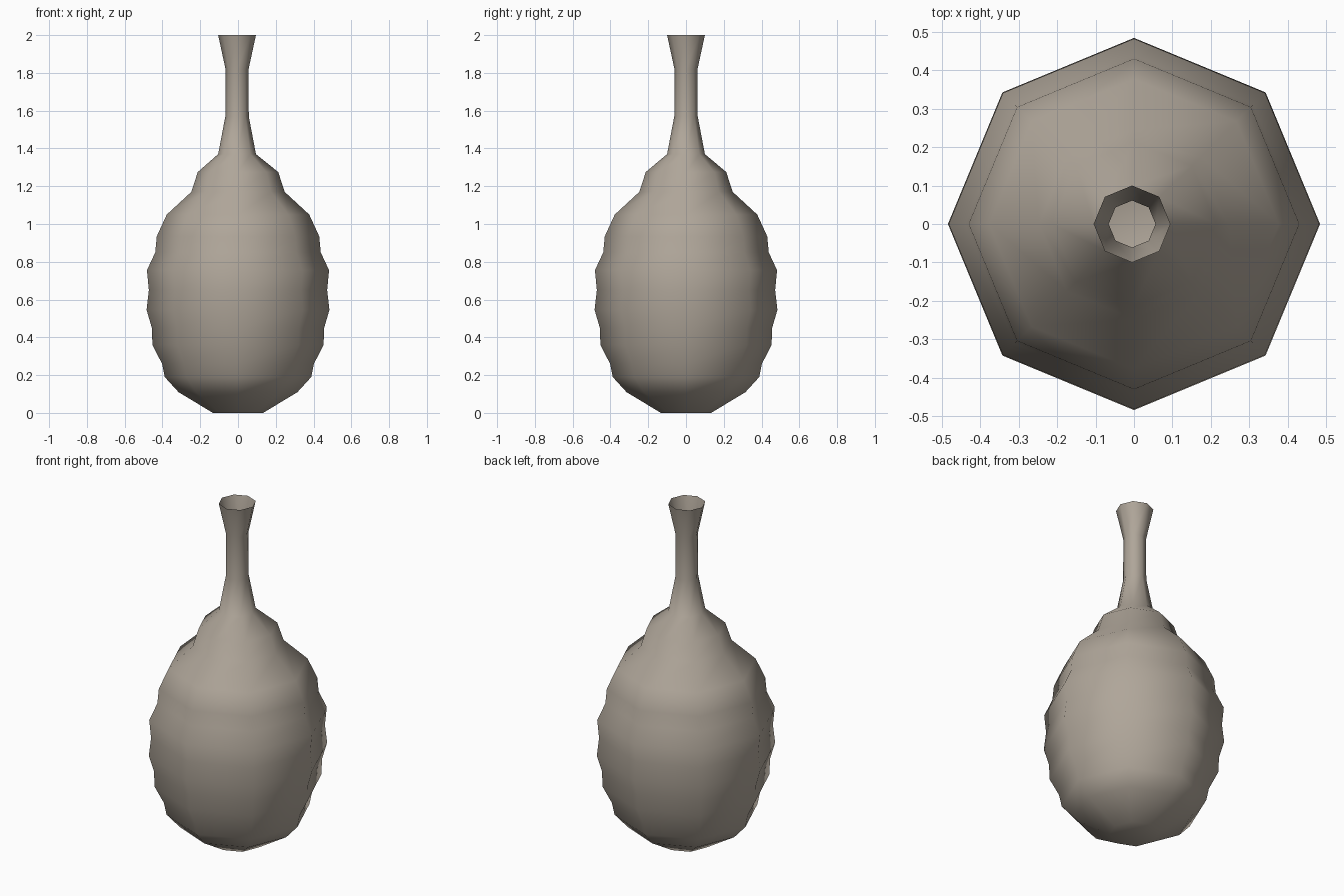
import bpy
import bmesh
from math import cos, sin, tau

cube = bpy.data.objects.get("Cube")
if cube:
    bpy.data.objects.remove(cube, do_unlink=True)

SIDES = 8

clay = bpy.data.materials.new("warm_grey_clay")
clay.use_nodes = True
colour = (0.43, 0.38, 0.32, 1.0)
clay.diffuse_color = colour
clay.node_tree.nodes["Principled BSDF"].inputs["Base Color"].default_value = colour

# Ribbed body, as (radius, height)
body = [(0.133, 0), (0.315, 0.11), (0.388, 0.19), (0.402, 0.26), (0.453, 0.36),
        (0.456, 0.45), (0.484, 0.545), (0.472, 0.65), (0.482, 0.755),
        (0.438, 0.85), (0.43, 0.935), (0.377, 1.05), (0.247, 1.17), (0.213, 1.275)]
# Narrow neck with a flared open mouth, leaning slightly off the axis
neck = [(0.1, 1.37), (0.062, 1.57), (0.061, 1.82), (0.1, 2.0)]
NECK_SHIFT = -0.005


def ring(bm, radius, z, shift=0):
    return [bm.verts.new((radius * cos(tau * i / SIDES) + shift,
                          radius * sin(tau * i / SIDES), z)) for i in range(SIDES)]


# Turn the profile into one open vessel with a closed base
bm = bmesh.new()
rings = [ring(bm, r, z) for r, z in body]
rings += [ring(bm, r, z, NECK_SHIFT) for r, z in neck]
for low, high in zip(rings, rings[1:]):
    for i in range(SIDES):
        j = (i + 1) % SIDES
        bm.faces.new((low[i], low[j], high[j], high[i]))
bm.faces.new(list(reversed(rings[0])))
for face in bm.faces:
    face.smooth = True

mesh = bpy.data.meshes.new("vase")
bm.to_mesh(mesh)
bm.free()
mesh.materials.append(clay)
vase = bpy.data.objects.new("vase", mesh)
bpy.context.collection.objects.link(vase)
